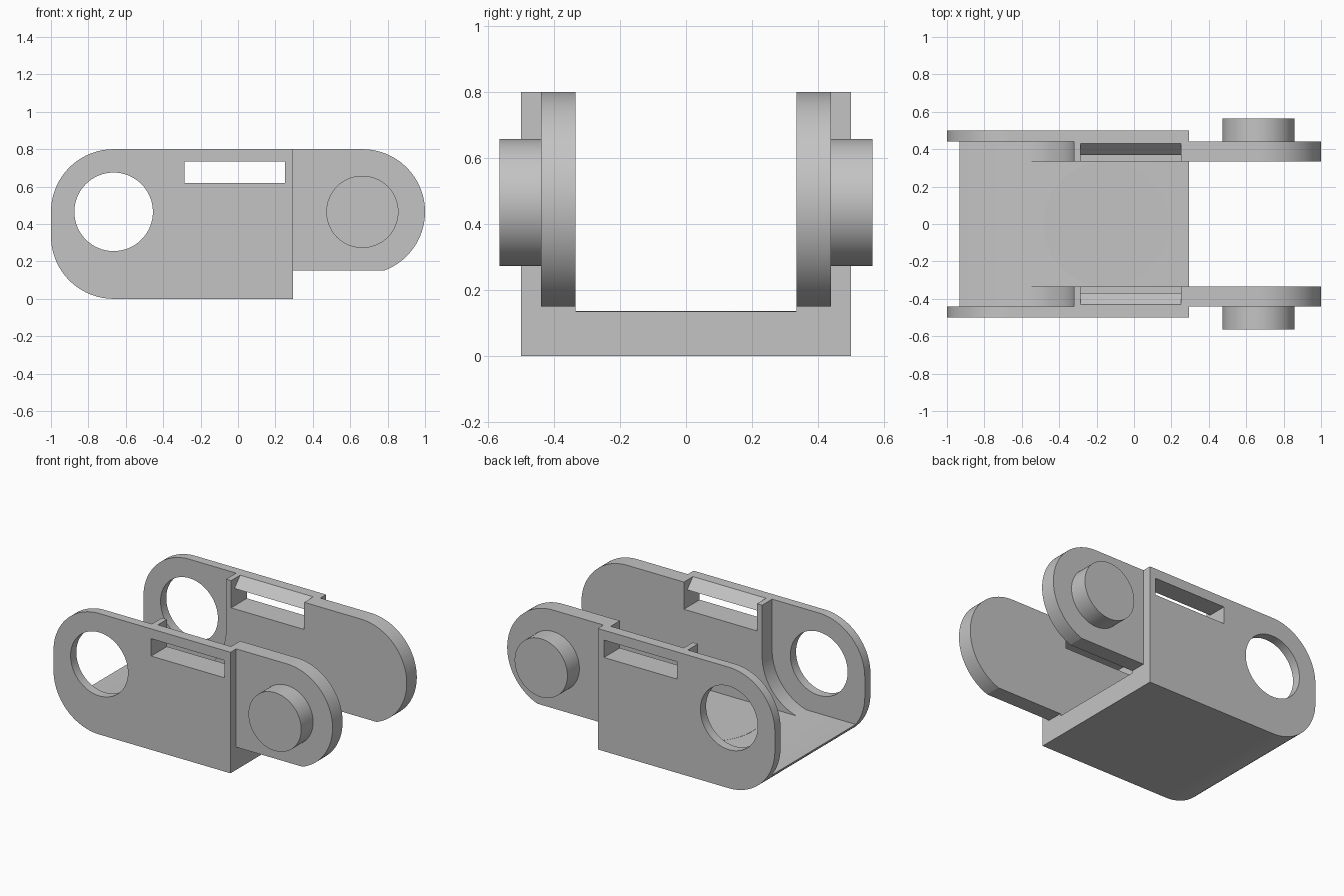
import bpy
import bmesh
from math import cos, sin, radians
from mathutils import Vector

if "Cube" in bpy.data.objects:
    bpy.data.objects.remove(bpy.data.objects["Cube"])

GREY = bpy.data.materials.new("plain grey")
GREY.use_nodes = True
GREY.diffuse_color = (0.55, 0.55, 0.55, 1)
GREY.node_tree.nodes["Principled BSDF"].inputs["Base Color"].default_value = GREY.diffuse_color

HINGE_X, HINGE_Z, END_R = 0.665, 0.465, 0.335   # hinge axis and rounded end radius
BODY_END, FLOOR = 0.295, 0.135
WALL_IN, WALL_MID, WALL_OUT = 0.335, 0.44, 0.5  # wall layers, measured along y


def arc(cx, cz, r, start, end, steps=24):
    angles = [radians(start + (end - start) * i / steps) for i in range(steps + 1)]
    return [(cx + r * cos(a), cz + r * sin(a)) for a in angles]


def prism(name, profile, low, high, axis="y"):
    """Extrude a profile: (x, z) along y, (y, z) along x, or (x, y) along z."""
    place = {"y": lambda p, t: (p[0], t, p[1]),
             "x": lambda p, t: (t, p[0], p[1]),
             "z": lambda p, t: (p[0], p[1], t)}[axis]
    bm = bmesh.new()
    face = bm.faces.new([bm.verts.new(place(p, low)) for p in profile])
    out = bmesh.ops.extrude_face_region(bm, geom=[face])
    verts = [g for g in out["geom"] if isinstance(g, bmesh.types.BMVert)]
    shift = Vector(place((0, 0), high - low))
    bmesh.ops.translate(bm, vec=shift, verts=verts)
    bmesh.ops.recalc_face_normals(bm, faces=bm.faces)
    mesh = bpy.data.meshes.new(name)
    bm.to_mesh(mesh)
    bm.free()
    mesh.materials.append(GREY)
    obj = bpy.data.objects.new(name, mesh)
    bpy.context.collection.objects.link(obj)
    return obj


def combine(target, tool, operation):
    """Apply a boolean and remove the tool."""
    mod = target.modifiers.new("combine", "BOOLEAN")
    mod.operation, mod.solver, mod.object = operation, "EXACT", tool
    bpy.context.view_layer.objects.active = target
    bpy.ops.object.modifier_apply(modifier=mod.name)
    bpy.data.objects.remove(tool)


def rectangle(a0, b0, a1, b1):
    return [(a0, b0), (a1, b0), (a1, b1), (a0, b1)]


def circle(cx, cz, r):
    return arc(cx, cz, r, 0, 360, 64)[:-1]


# Solid body with rounded rear end
body = prism("link_body",
             [(BODY_END, 0), (BODY_END, 0.8)]
             + arc(-HINGE_X, HINGE_Z, END_R, 90, 180)
             + arc(-HINGE_X, END_R, END_R, 180, 270),
             -WALL_OUT, WALL_OUT)

# Forward arms, rounded and trimmed flat underneath
arm_profile = ([(0.1, 0.8), (0.1, 0.15)]
               + arc(HINGE_X, HINGE_Z, END_R, -70, 90, 40))
for side in (-1, 1):
    arm = prism("arm", arm_profile, *sorted((side * 0.3, side * WALL_MID)))
    combine(body, arm, "UNION")

# Central channel
combine(body, prism("channel", rectangle(-1.2, FLOOR, 1.2, 1), -WALL_IN, WALL_IN),
        "DIFFERENCE")

# Clearance pocket for the next link's arms
pocket = [(-1.2, 1), (-1.2, FLOOR)] + arc(-HINGE_X, HINGE_Z, 0.343, -74.2, 0) + [(-0.322, 1)]
combine(body, prism("pocket", pocket, -WALL_MID, WALL_MID), "DIFFERENCE")

# Hinge holes
combine(body, prism("hole", circle(-HINGE_X, HINGE_Z, 0.21), -0.8, 0.8), "DIFFERENCE")

# Slots through each wall with a sloped lip above
lip = [(0.3, 0.62), (0.6, 0.62), (0.6, 0.735), (0.37, 0.735), (0.448, 0.82), (0.3, 0.82)]
for side in (-1, 1):
    slot = prism("slot", [(side * y, z) for y, z in lip], -0.285, 0.25, "x")
    combine(body, slot, "DIFFERENCE")

# Hinge pins and round floor pad
parts = [body]
for name, side in (("front_pin", -1), ("back_pin", 1)):
    parts.append(prism(name, circle(HINGE_X, HINGE_Z, 0.193),
                       *sorted((side * WALL_MID, side * 0.565))))
parts.append(prism("floor_pad", circle(-0.15, 0, 0.333), FLOOR - 0.001, FLOOR + 0.001, "z"))

# Smooth curves, crisp edges
for obj in parts:
    bpy.ops.object.select_all(action="DESELECT")
    obj.select_set(True)
    bpy.context.view_layer.objects.active = obj
    bpy.ops.object.shade_smooth_by_angle(angle=radians(20))
